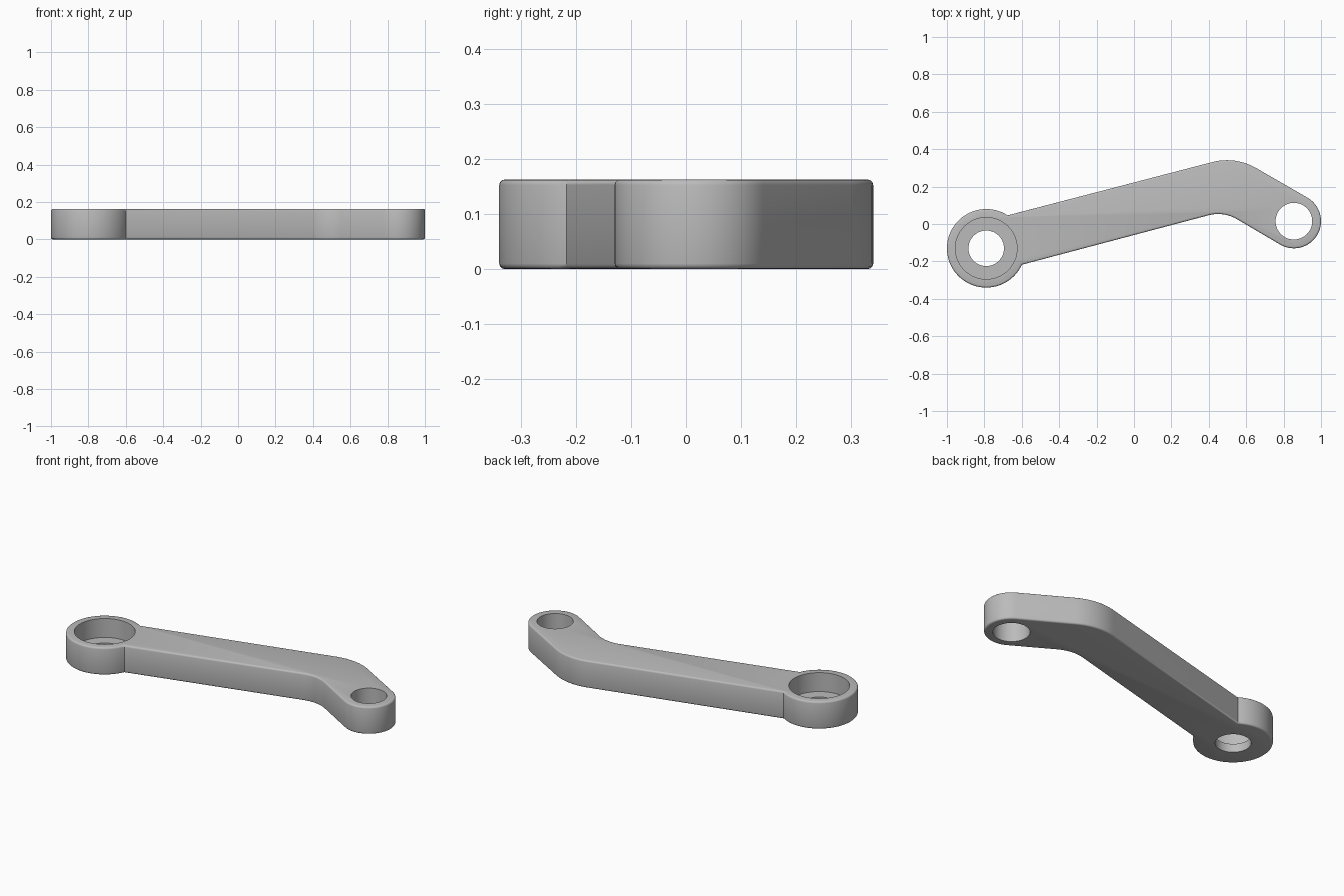
import bpy, bmesh
from math import sin, cos, pi, radians, tan
from mathutils import Vector

if "Cube" in bpy.data.objects:
    bpy.data.objects.remove(bpy.data.objects["Cube"])

HEIGHT = 0.163
BIG = Vector((-0.79, -0.13))      # bearing end centre
SMALL = Vector((0.855, 0.015))    # pin end centre
BIG_R, SMALL_R = 0.21, 0.145

steel = bpy.data.materials.new("plain grey")
steel.use_nodes = True
grey = (0.5, 0.5, 0.5, 1)
steel.diffuse_color = grey
steel.node_tree.nodes["Principled BSDF"].inputs["Base Color"].default_value = grey


def arc(centre, radius, start, end, steps):
    """Points along an arc, angles in degrees."""
    angles = [radians(start + (end - start) * i / steps) for i in range(steps + 1)]
    return [centre + radius * Vector((cos(a), sin(a))) for a in angles]


def fillet(before, corner, after, radius, steps=12):
    """Points of a rounded corner between two straight edges."""
    u, v = (before - corner).normalized(), (after - corner).normalized()
    half = u.angle(v) / 2
    centre = corner + (u + v).normalized() * radius / sin(half)
    a = corner + u * radius / tan(half) - centre
    b = corner + v * radius / tan(half) - centre
    return [centre + (a.lerp(b, i / steps)).normalized() * radius
            for i in range(steps + 1)]


# Outline: bearing end, lower edge, pin end, upper edge
big_arc = arc(BIG, BIG_R, 57, 335.4, 56)
small_arc = arc(SMALL, SMALL_R, -120, 60, 36)
lower_bend = fillet(big_arc[-1], Vector((0.479, 0.068)), small_arc[0], 0.2)
upper_bend = fillet(small_arc[-1], Vector((0.542, 0.363)), big_arc[0], 0.31)
outline = big_arc + lower_bend + small_arc + upper_bend

# Lever body with softly rounded top and bottom rims
bm = bmesh.new()
base = bm.faces.new([bm.verts.new((p.x, p.y, 0)) for p in outline])
top = bmesh.ops.extrude_face_region(bm, geom=[base])["geom"]
bmesh.ops.translate(bm, vec=(0, 0, HEIGHT),
                    verts=[g for g in top if isinstance(g, bmesh.types.BMVert)])
bmesh.ops.recalc_face_normals(bm, faces=bm.faces)
rims = [e for e in bm.edges if abs(e.verts[0].co.z - e.verts[1].co.z) < 0.001]
bmesh.ops.bevel(bm, geom=rims, offset=0.01, segments=3, profile=0.5, affect='EDGES')
mesh = bpy.data.meshes.new("lever_arm")
bm.to_mesh(mesh)
bm.free()
lever = bpy.data.objects.new("lever_arm", mesh)
bpy.context.collection.objects.link(lever)
mesh.materials.append(steel)


def bore(name, centre, radius, bottom):
    """Cut a round hole from the top down to the given height."""
    top_z = HEIGHT + 0.1
    bpy.ops.mesh.primitive_cylinder_add(
        vertices=64, radius=radius, depth=top_z - bottom,
        location=(centre.x, centre.y, (top_z + bottom) / 2))
    cutter = bpy.context.object
    cutter.name = name
    cutter.hide_render = True
    cutter.data.materials.append(steel)
    cut = lever.modifiers.new(name, 'BOOLEAN')
    cut.operation, cut.solver, cut.object = 'DIFFERENCE', 'EXACT', cutter
    bpy.ops.object.select_all(action='DESELECT')
    bpy.context.view_layer.objects.active = lever
    lever.select_set(True)
    bpy.ops.object.modifier_apply(modifier=cut.name)
    bpy.data.objects.remove(cutter)


# Bearing seat, its through hole and the pin hole
bore("bearing_seat", BIG, 0.165, 0.05)
bore("bearing_hole", BIG, 0.095, -0.1)
bore("pin_hole", SMALL, 0.098, -0.1)

bpy.ops.object.shade_smooth_by_angle(angle=radians(35))
